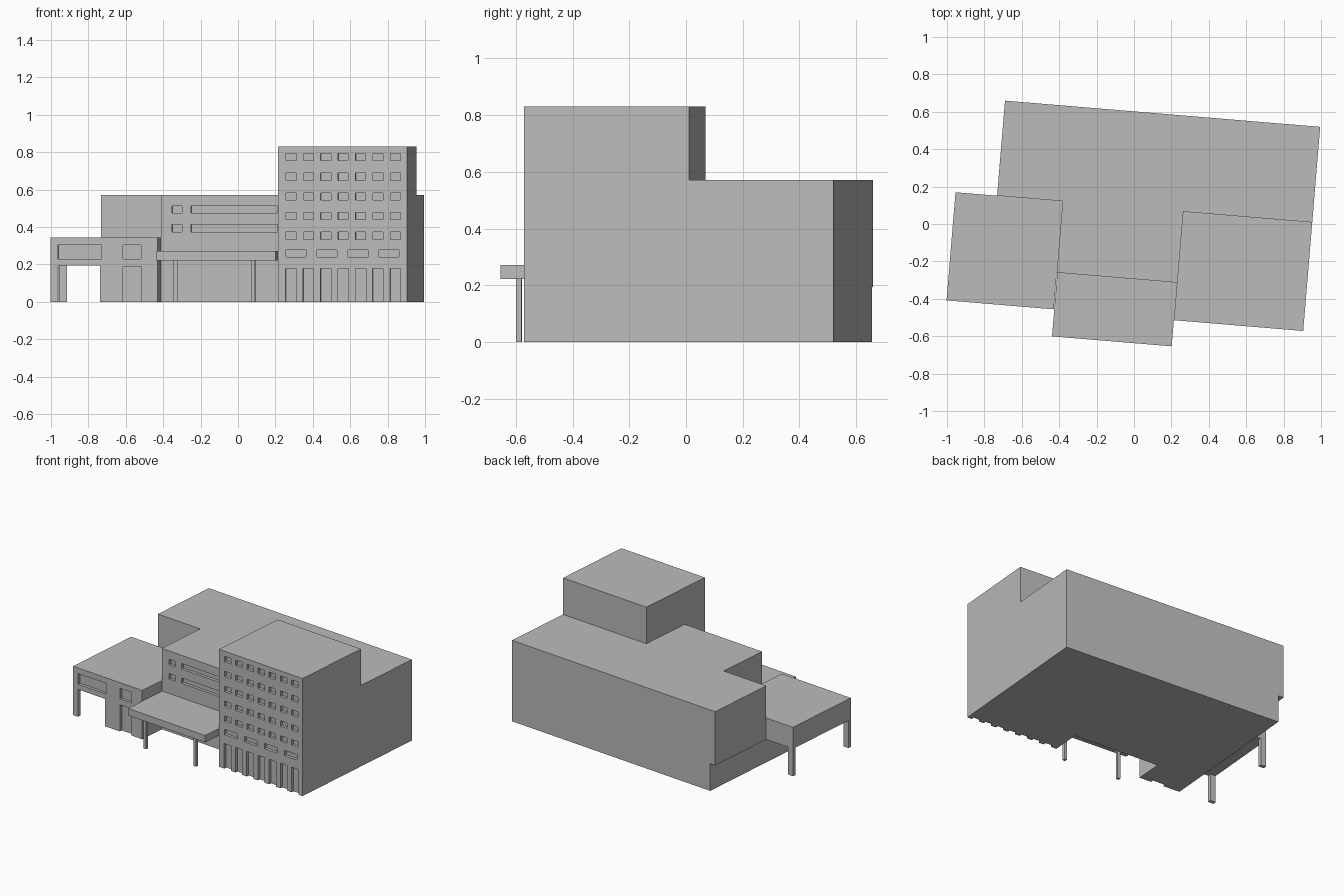
import bpy, bmesh, math
from mathutils import Matrix

if "Cube" in bpy.data.objects:
    bpy.data.objects.remove(bpy.data.objects["Cube"], do_unlink=True)

TURN = Matrix.Rotation(math.radians(-4.75), 4, 'Z')
RECESS = 0.02

concrete = bpy.data.materials.new("concrete_grey")
concrete.use_nodes = True
GREY = (0.5, 0.5, 0.5, 1)
concrete.diffuse_color = GREY
concrete.node_tree.nodes["Principled BSDF"].inputs["Base Color"].default_value = GREY


def add_prism(bm, outline, z0, z1):
    """Extrude a counter-clockwise plan outline from z0 to z1."""
    base = bm.faces.new([bm.verts.new((x, y, z0)) for x, y in outline])
    top = bmesh.ops.extrude_face_region(bm, geom=[base])["geom"]
    moved = [v for v in top if isinstance(v, bmesh.types.BMVert)]
    bmesh.ops.translate(bm, vec=(0, 0, z1 - z0), verts=moved)


def rect(x0, x1, y0, y1):
    return [(x0, y0), (x1, y0), (x1, y1), (x0, y1)]


def make(name, prisms):
    """Build an object from (outline, z0, z1) prisms."""
    bm = bmesh.new()
    for outline, z0, z1 in prisms:
        add_prism(bm, outline, z0, z1)
    bmesh.ops.recalc_face_normals(bm, faces=bm.faces)
    mesh = bpy.data.meshes.new(name)
    bm.to_mesh(mesh)
    bm.free()
    mesh.transform(TURN)
    mesh.materials.append(concrete)
    obj = bpy.data.objects.new(name, mesh)
    bpy.context.collection.objects.link(obj)
    return obj


def cut(obj, prisms):
    """Carve prisms out of an object and bake the result."""
    cutter = make("opening_cutter", prisms)
    cutter.hide_render = True
    mod = obj.modifiers.new("openings", 'BOOLEAN')
    mod.operation, mod.solver, mod.object = 'DIFFERENCE', 'EXACT', cutter
    graph = bpy.context.evaluated_depsgraph_get()
    baked = bpy.data.meshes.new_from_object(obj.evaluated_get(graph))
    obj.modifiers.clear()
    obj.data = baked
    bpy.data.objects.remove(cutter, do_unlink=True)


def opening(x0, x1, front, z0, z1):
    """Shallow recess in a wall whose outer face lies at y = front."""
    return rect(x0, x1, front - 0.05, front + RECESS), z0, z1


# Shared plan lines
WEST, SHAFT, INNER, EAST = -0.742, -0.39, 0.255, 0.949
BACK, STEP, MID_FRONT, FRONT = 0.60, 0.09, -0.293, -0.495
WING_FRONT, FLOOR, ROOF = -0.49, 0.193, 0.572
UNDERCUT = -0.70

# Main block with strip windows and a set-back ground floor at its end
main = make("main_block", [([
    (WEST, STEP), (SHAFT, STEP), (SHAFT, MID_FRONT), (INNER, MID_FRONT),
    (INNER, STEP), (EAST, STEP), (EAST, BACK), (WEST, BACK)], 0, ROOF)])
cuts = [(rect(-1, UNDERCUT, 0, 1), -0.1, FLOOR)]
for z in (0.393, 0.494):
    cuts.append(opening(-0.33, -0.276, MID_FRONT, z - 0.019, z + 0.019))
    cuts.append(opening(-0.228, 0.236, MID_FRONT, z - 0.019, z + 0.019))
cut(main, cuts)

# Tower with window grid, wide windows and tall ground openings
tower = make("tower", [(rect(INNER, EAST, FRONT, STEP), 0, 0.83)])
cuts = []
for col in range(7):
    x = 0.325 + col * 0.0934
    cuts.append(opening(x - 0.028, x + 0.028, FRONT, -0.1, 0.177))
    for row in range(5):
        z = 0.353 + row * 0.1053
        cuts.append(opening(x - 0.027, x + 0.027, FRONT, z - 0.019, z + 0.019))
for col in range(4):
    x = 0.352 + col * 0.1663
    cuts.append(opening(x - 0.054, x + 0.054, FRONT, 0.24, 0.278))
cut(tower, cuts)

# Raised side wing and its narrower ground floor
wing = make("side_wing", [(rect(-0.965, SHAFT, WING_FRONT, STEP), FLOOR, 0.345)])
cut(wing, [opening(-0.925, -0.692, WING_FRONT, 0.23, 0.305),
           opening(-0.577, -0.48, WING_FRONT, 0.23, 0.305)])
ground = make("wing_ground_floor", [(rect(UNDERCUT, SHAFT, WING_FRONT, STEP), 0, FLOOR)])
cut(ground, [opening(-0.577, -0.48, WING_FRONT, -0.1, 0.188)])

# Wing posts
for name, y in (("front_wing_post", WING_FRONT), ("back_wing_post", STEP - 0.025)):
    make(name, [(rect(-0.965, -0.924, y, y + 0.025), 0, FLOOR)])

# Entrance canopy and its posts
make("entrance_canopy", [(rect(-0.387, INNER, -0.635, MID_FRONT), 0.222, 0.271)])
for name, x in (("canopy_post_a", -0.286), ("canopy_post_b", 0.13)):
    make(name, [(rect(x - 0.01, x + 0.01, -0.59, -0.57), 0, 0.222)])
